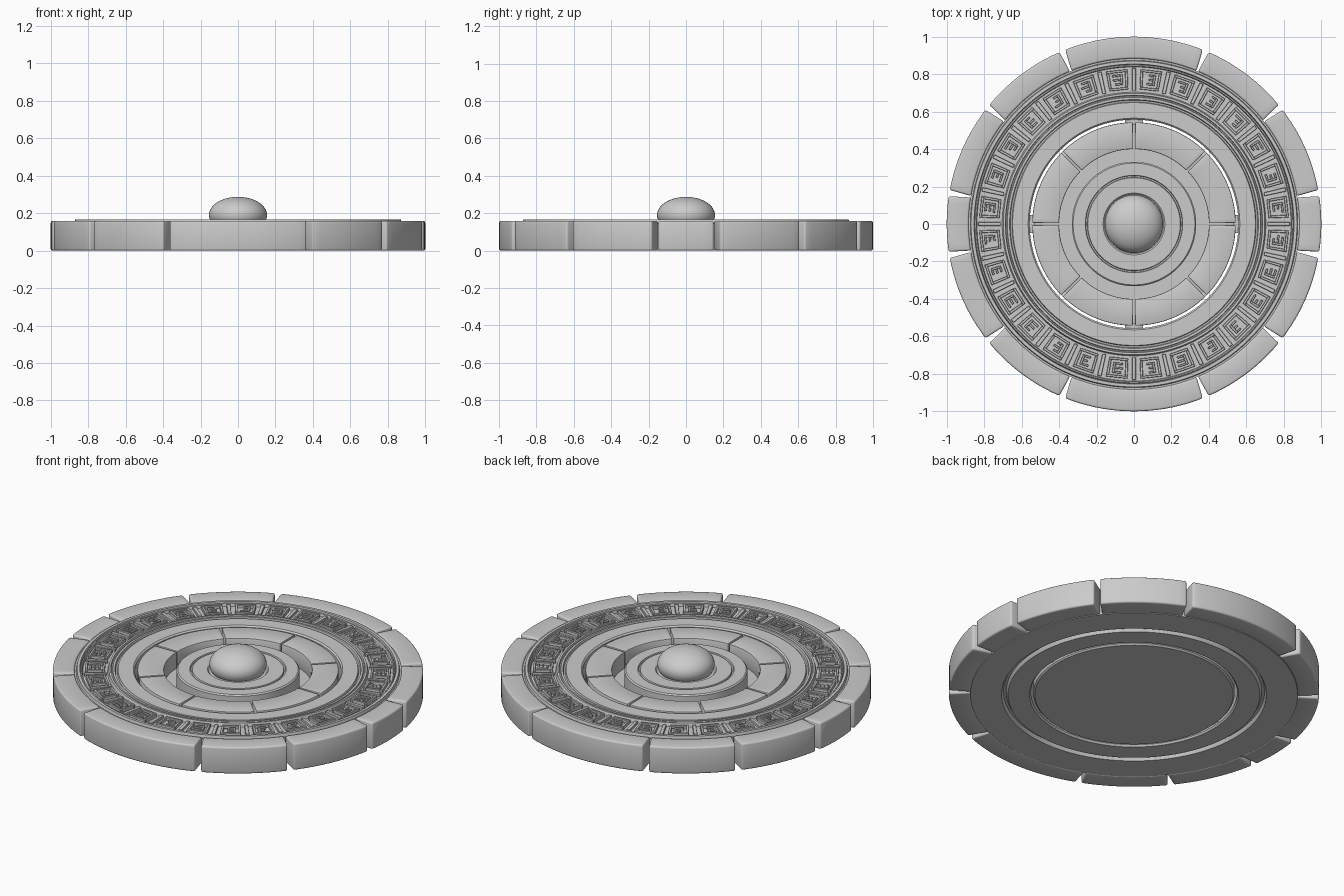
import bpy, bmesh, math, random
from math import sin, cos, radians

if "Cube" in bpy.data.objects:
    bpy.data.objects.remove(bpy.data.objects["Cube"])

random.seed(4)


def finish(bm, name, bevel=0.0, segments=2):
    bmesh.ops.recalc_face_normals(bm, faces=bm.faces)
    if bevel:
        edges = [e for e in bm.edges if e.calc_face_angle(0) > 0.6]
        bmesh.ops.bevel(bm, geom=edges, offset=bevel, segments=segments,
                        profile=0.5, affect='EDGES')
    me = bpy.data.meshes.new(name)
    bm.to_mesh(me)
    bm.free()
    ob = bpy.data.objects.new(name, me)
    bpy.context.collection.objects.link(ob)
    bpy.ops.object.select_all(action='DESELECT')
    ob.select_set(True)
    bpy.context.view_layer.objects.active = ob
    bpy.ops.object.shade_smooth_by_angle(angle=radians(35))
    return ob


def lathe(name, profile, closed=True, steps=128):
    """Spin a (radius, height) profile; zero-radius ends become poles."""
    bm = bmesh.new()
    rings = []
    for r, z in profile:
        if r == 0:
            rings.append([bm.verts.new((0, 0, z))] * steps)
        else:
            rings.append([bm.verts.new((r * cos(math.tau * i / steps),
                                        r * sin(math.tau * i / steps), z))
                          for i in range(steps)])
    pairs = list(zip(rings, rings[1:]))
    if closed:
        pairs.append((rings[-1], rings[0]))
    for a, b in pairs:
        for i in range(steps):
            j = (i + 1) % steps
            corners = list(dict.fromkeys((a[i], a[j], b[j], b[i])))
            bm.faces.new(corners)
    return finish(bm, name)


def sector(bm, r0, r1, a0, a1, z0, z1, gap_in=0.0, gap_out=0.0, n=1):
    """Curved block between two radii and two angles (degrees)."""
    a0, a1 = radians(a0), radians(a1)
    di, do = gap_in / 2 / r0, gap_out / 2 / r1
    cols = []
    for i in range(n + 1):
        t = i / n
        ai = a0 + di + (a1 - a0 - 2 * di) * t
        ao = a0 + do + (a1 - a0 - 2 * do) * t
        cols.append([bm.verts.new((r * cos(a), r * sin(a), z)) for r, a, z in
                     ((r0, ai, z0), (r1, ao, z0), (r1, ao, z1), (r0, ai, z1))])
    for p, q in zip(cols, cols[1:]):
        for k in range(4):
            m = (k + 1) % 4
            bm.faces.new((p[k], p[m], q[m], q[k]))
    bm.faces.new(cols[0])
    bm.faces.new(cols[-1][::-1])


# Outer rim blocks, wider at front and back
cuts = [-9.5, 9.5, 38.5, 67.5, 112.5, 141.5, 170.5,
        189.5, 218.5, 247.5, 292.5, 321.5, 350.5]
for i, (a, b) in enumerate(zip(cuts, cuts[1:])):
    bm = bmesh.new()
    sector(bm, 0.883, 1.0, a, b, 0, 0.158, 0.008, 0.034, max(6, int((b - a) / 2.5)))
    finish(bm, f"rim_block_{i + 1}", 0.01, 3)

# Main carved ring with ridges and a sunken channel
lathe("carved_ring", [
    (0.557, 0.01), (0.557, 0.15), (0.565, 0.158), (0.648, 0.158), (0.652, 0.145),
    (0.660, 0.145), (0.664, 0.160), (0.676, 0.160), (0.679, 0.150), (0.684, 0.150),
    (0.687, 0.163), (0.698, 0.163), (0.704, 0.143), (0.838, 0.143), (0.842, 0.158),
    (0.848, 0.158), (0.851, 0.150), (0.854, 0.165), (0.870, 0.165), (0.874, 0.148),
    (0.884, 0.148), (0.884, 0.0), (0.715, 0.0), (0.705, 0.02), (0.690, 0.02),
    (0.680, 0.0), (0.565, 0.0)])

# Framed relief tiles and the bars between them
count = 28
step = 360 / count
bm = bmesh.new()
for i in range(count):
    c = (i + 0.5) * step
    lo, hi = 0.142, 0.162
    w = 4.0
    sector(bm, 0.720, 0.733, c - w, c + w, lo, hi)
    sector(bm, 0.814, 0.827, c - w, c + w, lo, hi)
    for s in (-1, 1):
        a = sorted((c + s * w, c + s * (w - 1.0)))
        sector(bm, 0.733, 0.814, *a, lo, hi)
    # abstract stepped relief inside the frame
    s = random.choice((-1, 1))
    a = sorted((c - s * 2.0, c - s * 1.1))
    sector(bm, 0.745, 0.802, *a, lo, 0.160)
    for r in (0.745, 0.768, 0.791):
        a = sorted((c - s * 1.1, c + s * random.choice((0.6, 1.4, 2.0))))
        sector(bm, r, r + 0.011, *a, lo, 0.160)
    # divider
    d = i * step
    sector(bm, 0.712, 0.832, d - 0.75, d + 0.75, lo, 0.158)
finish(bm, "relief_tiles", 0.002, 1)

# Inner base plate and raised hub with ring groove
lathe("inner_plate", [(0, 0), (0.535, 0), (0.543, 0.008), (0.543, 0.06), (0, 0.06)],
      closed=False)
lathe("hub_disc", [
    (0, 0.05), (0.332, 0.05), (0.332, 0.152), (0.325, 0.159), (0.260, 0.159),
    (0.257, 0.148), (0.250, 0.148), (0.247, 0.159), (0.165, 0.159), (0.158, 0.152),
    (0, 0.152)], closed=False)

# Eight paving blocks around the hub
for i in range(8):
    bm = bmesh.new()
    sector(bm, 0.40, 0.543, i * 45, i * 45 + 45, 0.05, 0.157, 0.008, 0.012, 16)
    finish(bm, f"inner_block_{i + 1}", 0.005, 2)

# Small keys bridging the open slot
bm = bmesh.new()
for i in range(4):
    sector(bm, 0.53, 0.57, i * 90 - 5, i * 90 + 5, 0.02, 0.12, n=4)
finish(bm, "slot_keys")

# Flattened central dome
dome = [(0.155 * cos(t), 0.19 + 0.097 * sin(t))
        for t in (radians(-40 + 130 * k / 20) for k in range(20))]
lathe("centre_dome", [(0, 0.128)] + dome + [(0, 0.287)], closed=False, steps=64)
